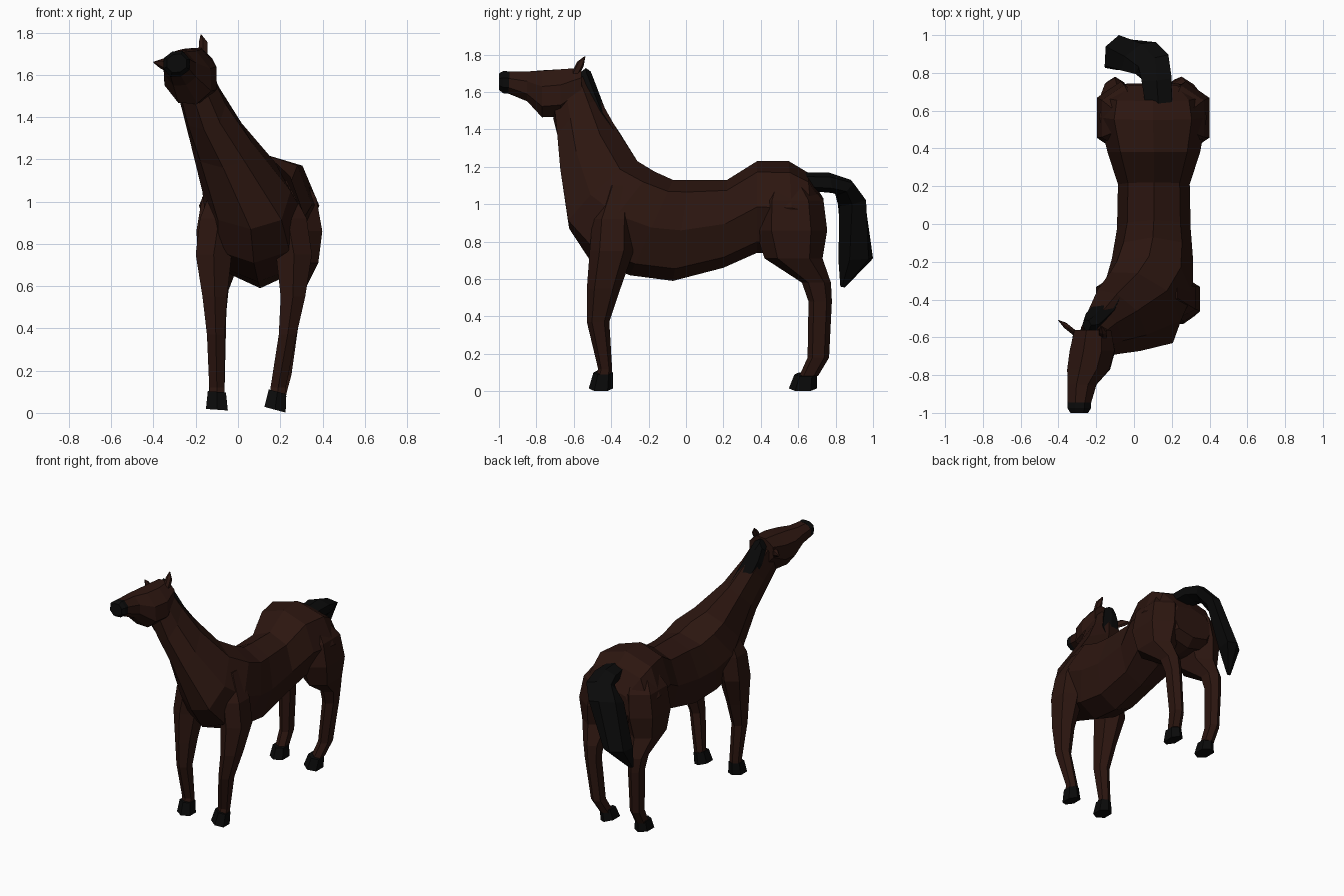
import bpy, bmesh
from math import cos, sin, radians
from mathutils import Vector

OCT = [(0, 1), (.72, .76), (1, 0), (.72, -.76), (0, -1), (-.72, -.76), (-1, 0), (-.72, .76)]
HEX = [(0, 1), (1, .55), (1, -.55), (0, -1), (-1, -.55), (-1, .55)]


def material(name, rgb):
    m = bpy.data.materials.new(name)
    m.diffuse_color = (*rgb, 1)
    return m


BROWN = material("brown_coat", (.025, .0078, .005))
BLACK = material("black_hair", (.003, .003, .003))


def loft(name, rings, mat, profile=OCT):
    """Skin rings given as (top, bottom, half_width, yaw, roll)."""
    bm = bmesh.new()
    loops = []
    for top, bottom, w, yaw, roll in rings:
        t, b = Vector(top), Vector(bottom)
        y, r = radians(yaw), radians(roll)
        side = Vector((cos(r) * cos(y), cos(r) * sin(y), sin(r))) * w
        loops.append([bm.verts.new((t + b) / 2 + side * u + (t - b) / 2 * v) for u, v in profile])
    n = len(profile)
    for a, b in zip(loops, loops[1:]):
        for i in range(n):
            j = (i + 1) % n
            bm.faces.new((a[i], a[j], b[j], b[i]))
    bm.faces.new(loops[0])
    bm.faces.new(loops[-1])
    bmesh.ops.recalc_face_normals(bm, faces=bm.faces)
    me = bpy.data.meshes.new(name)
    bm.to_mesh(me)
    bm.free()
    me.materials.append(mat)
    ob = bpy.data.objects.new(name, me)
    bpy.context.collection.objects.link(ob)
    return ob


# neck, barrel and rump
loft("body", [
    ((-.22, -.54, 1.69), (-.20, -.71, 1.46), .09, -10, 10),
    ((-.165, -.46, 1.56), (-.16, -.68, 1.34), .115, -25, 5),
    ((-.09, -.37, 1.40), (-.07, -.65, 1.16), .165, -28, 0),
    ((.02, -.26, 1.23), (.06, -.625, .87), .22, -18, 0),
    ((.08, -.17, 1.175), (.075, -.52, .71), .235, -6, 0),
    ((.10, -.07, 1.13), (.095, -.30, .62), .215, 0, 0),
    ((.105, .02, 1.13), (.105, -.07, .59), .195, 0, 0),
    ((.105, .22, 1.13), (.105, .20, .66), .19, 0, 0),
    ((.105, .38, 1.23), (.105, .38, .74), .245, 0, 0),
    ((.10, .55, 1.23), (.10, .58, .73), .285, 0, 0),
    ((.10, .65, 1.17), (.10, .69, .74), .265, 0, 0),
    ((.10, .735, 1.03), (.10, .745, .80), .17, 0, 0),
], BROWN)


# head, rolled slightly to one side
def head_ring(y, x, z, h, w):
    up = Vector((-.35, 0, .93)) * h
    c = Vector((x, y, z))
    return (c + up, c - up, w, 0, 20)


loft("head", [head_ring(*r) for r in (
    (-.95, -.29, 1.65, .06, .066), (-.85, -.275, 1.63, .085, .08),
    (-.77, -.24, 1.59, .135, .115), (-.67, -.22, 1.595, .135, .125),
    (-.56, -.22, 1.64, .09, .105))], BROWN)
loft("muzzle", [head_ring(*r) for r in (
    (-1.0, -.29, 1.655, .045, .05), (-.975, -.29, 1.652, .062, .066),
    (-.945, -.29, 1.65, .061, .067))], BLACK)

# ears
for name, base, mid, tip in (
        ("left_ear", (-.31, -.58, 1.63), (-.36, -.54, 1.655), (-.40, -.51, 1.66)),
        ("right_ear", (-.165, -.60, 1.68), (-.165, -.565, 1.75), (-.175, -.54, 1.79))):
    off = Vector((0, .02, -.012))
    loft(name, [(Vector(p) + off * s, Vector(p) - off * s, .022 * s, 0, 60 if "left" in name else 0)
                for p, s in ((base, .9), (mid, .9), (tip, .1))], BROWN, HEX)

# mane, hanging over the left of the crest
loft("mane", [
    ((-.24, -.51, 1.71), (-.26, -.56, 1.67), .035, -40, 50),
    ((-.215, -.49, 1.66), (-.235, -.545, 1.60), .07, -40, 50),
    ((-.14, -.41, 1.45), (-.15, -.455, 1.39), .08, -40, 50),
    ((-.055, -.285, 1.26), (-.055, -.31, 1.22), .035, -40, 50),
], BLACK, HEX)

# tail, arching back and swinging to the left
loft("tail", [
    ((.13, .62, 1.17), (.13, .67, 1.07), .07, 0, 0),
    ((.12, .76, 1.17), (.12, .78, 1.06), .08, 5, 0),
    ((.11, .88, 1.13), (.08, .81, 1.05), .085, 22, 0),
    ((.04, .955, 1.03), (.01, .82, .99), .09, 25, 0),
    ((-.08, 1.0, .71), (-.09, .815, .70), .07, 15, 0),
    ((-.14, .85, .555), (-.14, .825, .56), .015, 15, 0),
], BLACK, HEX)

# legs: shared profile (front y, back y, z, half width) with x positions for each side
FRONT = [(-.42, -.30, 1.10, .04), (-.50, -.28, .92, .09), (-.515, -.28, .75, .085),
         (-.53, -.35, .55, .058), (-.53, -.41, .37, .042), (-.47, -.395, .12, .036),
         (-.485, -.395, .07, .036)]
HIND = [(.46, .62, 1.15, .08), (.38, .735, 1.02, .12), (.37, .755, .86, .127),
        (.42, .73, .71, .095), (.62, .775, .58, .055), (.655, .78, .48, .045),
        (.65, .765, .18, .038), (.605, .705, .08, .036)]
HOOF_FRONT = [(-.495, -.39, .10, .043), (-.52, -.39, .015, .052)]
HOOF_HIND = [(.58, .70, .09, .043), (.55, .70, .015, .052)]


def leg(name, rows, xs, mat, roll=0):
    loft(name, [((x, y0, z), (x, y1, z), w, 0, roll) for (y0, y1, z, w), x in zip(rows, xs)], mat, HEX)


leg("front_right_leg", FRONT, [.19, .235, .265, .26, .235, .19, .185], BROWN)
leg("front_left_leg", FRONT, [-.07, -.09, -.115, -.11, -.105, -.10, -.10], BROWN)
leg("hind_right_leg", HIND, [.20, .25, .272, .285, .26, .25, .215, .19], BROWN)
leg("hind_left_leg", HIND, [0, -.05, -.07, -.09, -.10, -.10, -.10, -.10], BROWN)
for side, xs, roll in (("right", (.187, .175), -15), ("left", (-.10, -.10), -4)):
    leg("front_%s_hoof" % side, HOOF_FRONT, xs, BLACK, roll)
    leg("hind_%s_hoof" % side, HOOF_HIND, xs, BLACK, roll)
